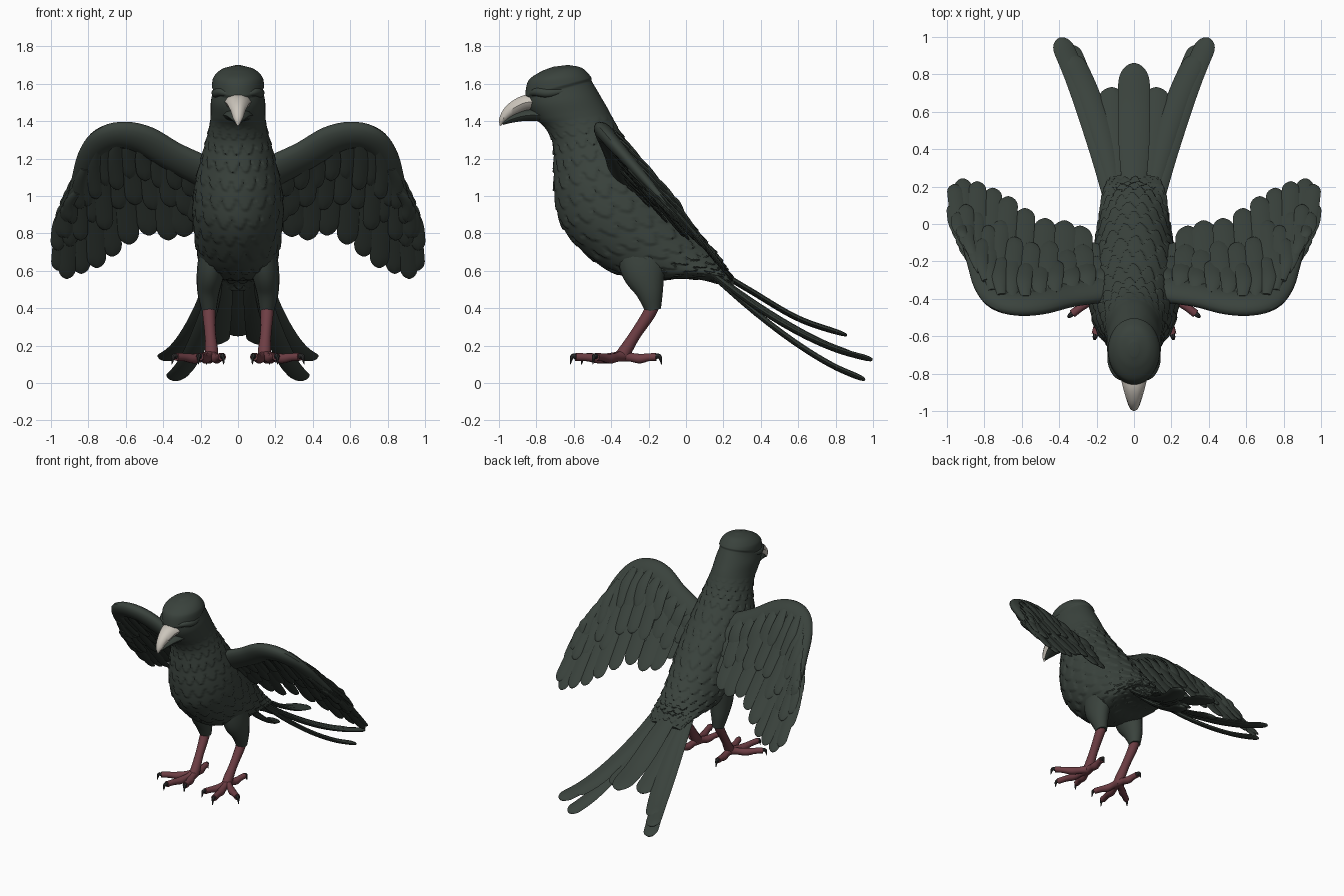
import bpy, bmesh, math
from mathutils import Vector as V

if "Cube" in bpy.data.objects:
    bpy.data.objects.remove(bpy.data.objects["Cube"])


def material(name, rgb):
    m = bpy.data.materials.new(name)
    m.diffuse_color = (*rgb, 1)
    m.use_nodes = True
    m.node_tree.nodes["Principled BSDF"].inputs["Base Color"].default_value = m.diffuse_color
    return m


PLUMAGE = material("dark_green_plumage", (0.042, 0.055, 0.046))
LEG = material("dusky_red_skin", (0.155, 0.048, 0.058))
BEAK = material("pale_horn", (0.60, 0.56, 0.50))
CLAW = material("dark_claw", (0.03, 0.03, 0.03))


def curve(pts, t):
    """Smooth curve through evenly spaced points, t in 0..1."""
    n = len(pts) - 1
    i = min(int(t * n), n - 1)
    f = t * n - i
    p1, p2 = V(pts[i]), V(pts[i + 1])
    p0 = V(pts[i - 1]) if i else p1 * 2 - p2
    p3 = V(pts[i + 2]) if i + 2 <= n else p2 * 2 - p1
    return 0.5 * (p1 * 2 + (p2 - p0) * f + (p0 * 2 - p1 * 5 + p2 * 4 - p3) * f * f
                  + (p1 * 3 - p0 - p2 * 3 + p3) * f ** 3)


def skin(bm, rings):
    """Join rings of points into a closed tube."""
    rows = [[bm.verts.new(p) for p in r] for r in rings]
    k = len(rows[0])
    for a, b in zip(rows, rows[1:]):
        for j in range(k):
            bm.faces.new((a[j], a[(j + 1) % k], b[(j + 1) % k], b[j]))
    bm.faces.new(rows[0][::-1])
    bm.faces.new(rows[-1])


def blade(bm, pts, size, normal, n=14, sides=10, ease=1):
    """Elliptical tube along a path; size gives (half width, half thickness)."""
    rings = []
    for i in range(n + 1):
        t = 1 - (1 - i / n) ** ease
        p = curve(pts, t)
        tan = (curve(pts, min(1, t + .02)) - curve(pts, max(0, t - .02))).normalized()
        side = tan.cross(V(normal)).normalized()
        up = side.cross(tan)
        w, h = size(t) if callable(size) else curve(size, t)
        w, h = max(w, .002), max(h, .002)
        rings.append([p + side * w * math.cos(a) + up * h * math.sin(a)
                      for a in (2 * math.pi * j / sides for j in range(sides))])
    skin(bm, rings)


def feather(bm, pts, width, normal, thick=.01):
    """Flat blade that widens from the root and ends in a rounded tip."""
    tip = min(.4, 1.5 * width / (V(pts[-1]) - V(pts[0])).length)

    def size(t):
        w = .6 + .4 * math.sin(min(1, t / .6) * math.pi / 2)
        end = math.sqrt(max(0, 1 - (max(0, t - 1 + tip) / tip) ** 2))
        return width * w * end, thick * (.3 + .7 * end)
    blade(bm, pts, size, normal, 20, 8, 2)


def finish(bm, name, mat, mirror=False, angle=40):
    bmesh.ops.recalc_face_normals(bm, faces=bm.faces[:])
    me = bpy.data.meshes.new(name)
    bm.to_mesh(me)
    bm.free()
    ob = bpy.data.objects.new(name, me)
    bpy.context.collection.objects.link(ob)
    me.materials.append(mat)
    bpy.ops.object.select_all(action='DESELECT')
    ob.select_set(True)
    bpy.context.view_layer.objects.active = ob
    bpy.ops.object.shade_smooth_by_angle(angle=math.radians(angle))
    if mirror:
        ob.modifiers.new("mirror", 'MIRROR').use_mirror_merge = False
    return ob


# Head and body: front (y, z), back (y, z), half width
BODY = [(-.71, 1.69, -.63, 1.70, .025), (-.77, 1.665, -.565, 1.685, .085),
        (-.83, 1.62, -.525, 1.645, .122), (-.848, 1.55, -.49, 1.59, .132),
        (-.842, 1.48, -.455, 1.53, .145), (-.80, 1.41, -.42, 1.47, .146),
        (-.745, 1.355, -.39, 1.41, .150), (-.705, 1.27, -.355, 1.34, .163),
        (-.70, 1.14, -.30, 1.26, .188), (-.695, 1.0, -.20, 1.13, .220),
        (-.66, .85, -.09, 1.0, .234), (-.56, .72, .01, .87, .226),
        (-.40, .60, .09, .77, .207), (-.2, .55, .16, .69, .185),
        (.0, .56, .20, .63, .17), (.17, .54, .22, .60, .15), (.24, .50, .26, .54, .12)]
SEG, ROWS, COLS, SCALES = 132, 250, 18, 23


def relief(u, v):
    """Height of the overlapping body feathers and of the crown edge."""
    ring = u * (len(BODY) - 1)
    edge = 2.75 + .45 * math.cos(2 * math.pi * v)
    crown = .010 * min(1, max(0, (edge + .25 - ring) / .25)) * min(1, ring / 2)
    if ring < 5.5:
        return crown
    r = u * SCALES
    for k in (math.floor(r) - 1, math.floor(r)):
        col = v * COLS + .5 * (k % 2) + .12 * math.sin(k * 2.3 + v * 19)
        q = 2 * (col - math.floor(col)) - 1
        if r < k + 1 + .65 * (1 - q * q) or k == math.floor(r):
            return .015 * min(1, (ring - 5.5) / 2) * (r - k) / 1.65


bm = bmesh.new()
rings = []
for i in range(ROWS + 1):
    u = i / ROWS
    fy, fz, by, bz, w = curve(BODY, u)
    c, a = V((0, (fy + by) / 2, (fz + bz) / 2)), V((0, (fy - by) / 2, (fz - bz) / 2))
    ring = []
    for j in range(SEG):
        th = 2 * math.pi * j / SEG
        d = a * math.cos(th) + V((w * math.sin(th), 0, 0))
        ring.append(c + d + d.normalized() * relief(u, j / SEG))
    rings.append(ring)
skin(bm, rings)
finish(bm, "body", PLUMAGE, angle=50)

# Brows
bm = bmesh.new()
blade(bm, [(.045, -.84, 1.54), (.09, -.80, 1.555), (.12, -.73, 1.55), (.125, -.63, 1.565)],
      [(.006, .008), (.022, .022), (.022, .024), (.005, .008)], (0, 0, 1))
finish(bm, "brow", PLUMAGE, True)

# Beak: hooked pale upper half, dark lower half
bm = bmesh.new()
blade(bm, [(0, -.80, 1.505), (0, -.87, 1.495), (0, -.94, 1.455), (0, -.98, 1.41), (0, -.992, 1.375)],
      [(.076, .042), (.06, .042), (.04, .035), (.024, .02), (.004, .004)], (0, 0, 1))
finish(bm, "upper_beak", BEAK)
bm = bmesh.new()
blade(bm, [(0, -.76, 1.43), (0, -.85, 1.43), (0, -.93, 1.41), (0, -.98, 1.385)],
      [(.085, .035), (.064, .03), (.034, .02), (.008, .006)], (0, 0, 1))
finish(bm, "lower_beak", PLUMAGE)

# Wings: every feather lies on one slanted sheet that sinks toward the shoulder
WN = V((0, .755, .656))


def on_wing(p, lift=0.0):
    sink = .16 * max(0, 1 - p[0] / .55)
    return V((p[0], p[1], 1.4 - 1.15 * (p[1] + .49) - sink)) + WN * lift


ROOT = [(.15, -.35), (.32, -.38), (.48, -.41), (.62, -.42), (.73, -.40), (.80, -.32), (.845, -.22), (.88, -.12)]
TIP = [(.23, -.10), (.32, .01), (.46, .02), (.61, .10), (.73, .18), (.85, .225), (.95, .235), (.965, .11)]


def feather_row(bm, count, reach, width, lift):
    for i in range(count):
        s = i / (count - 1)
        r, t = curve(ROOT, s), curve(TIP, s)
        f = reach * (1 + .1 * math.sin(i * 2.4)) if reach < 1 else 1
        e = r.lerp(t, f)
        m = r.lerp(e, .5) + V((.025 * s, -.01))
        step = .006 * (i % 2)
        feather(bm, [on_wing(r, lift + step), on_wing(m, lift * 1.1 + step + .008),
                     on_wing(e, lift * .7 + step)], width * (1 - .4 * s), WN)


bm = bmesh.new()
feather_row(bm, 11, 1, .068, 0)
finish(bm, "flight_feathers", PLUMAGE, True)
bm = bmesh.new()
for lift in (.02, -.016):
    feather_row(bm, 12, .66, .06, lift)
    feather_row(bm, 14, .40, .05, lift * 1.8)
finish(bm, "wing_coverts", PLUMAGE, True)
bm = bmesh.new()
ARM = [(.06, -.33), (.22, -.355), (.36, -.38), (.50, -.415), (.62, -.425), (.72, -.40), (.795, -.33),
       (.845, -.22), (.895, -.08), (.93, .02)]
blade(bm, [on_wing(p) for p in ARM],
      [(.10, .06), (.095, .052), (.09, .05), (.09, .05), (.085, .048), (.08, .042), (.062, .035),
       (.045, .028), (.03, .018), (.01, .008)], WN, 40, 16)
finish(bm, "wing_arm", PLUMAGE, True)

# Tail fan: (root x, control x y z, tip x y z, half width)
TAIL = [(.10, .20, .62, .13, .35, .955, .018, .055), (.12, .22, .60, .20, .40, .995, .125, .058),
        (.09, .17, .60, .24, .34, .90, .15, .06), (.07, .12, .50, .31, .12, .73, .21, .075)]
bm = bmesh.new()
for rx, cx, cy, cz, tx, ty, tz, w in TAIL:
    a, c, b = V((rx, .10, .615)), V((cx, cy, cz)), V((tx, ty, tz))
    pts = [a * (1 - t) ** 2 + c * 2 * t * (1 - t) + b * t * t for t in (0, .25, .5, .75, 1)]
    feather(bm, pts, w, (0, .5, .86), .016)
finish(bm, "side_tail_feathers", PLUMAGE, True)
bm = bmesh.new()
feather(bm, [(0, .10, .64), (0, .35, .49), (0, .6, .345), (0, .86, .255)], .085, (0, .5, .86), .016)
finish(bm, "middle_tail_feather", PLUMAGE)

# Legs: feathered thigh, bare shank
bm = bmesh.new()
blade(bm, [(.12, -.24, .74), (.145, -.225, .60), (.158, -.195, .49), (.155, -.175, .39)],
      [(.14, .08), (.12, .075), (.075, .06), (.042, .04)], (1, 0, 0), 16, 16)
finish(bm, "thigh", PLUMAGE, True)
bm = bmesh.new()
blade(bm, [(.155, -.17, .43), (.155, -.20, .365), (.148, -.27, .26), (.142, -.32, .18), (.142, -.34, .145)],
      [(.036, .036), (.034, .034), (.03, .03), (.035, .035), (.04, .035)], (1, 0, 0), 16, 12)
# Toes: knuckled tubes spreading from the ankle
ANKLE = V((.142, -.335, .145))
TOES = [(.085, -.53), (.205, -.59), (.33, -.48), (.165, -.16)]
for x, y in TOES:
    tip = V((x, y, .14))
    mids = [ANKLE.lerp(tip, f) + V((0, 0, z)) for f, z in ((.25, -.006), (.5, -.012), (.75, -.004))]
    blade(bm, [ANKLE, *mids, tip],
          [(.034, .032), (.024, .025), (.028, .027), (.022, .022), (.022, .022)], (0, 0, 1), 16)
finish(bm, "shank_and_toes", LEG, True)
# Claws hook down from each toe tip
bm = bmesh.new()
for x, y in TOES:
    tip = V((x, y, .14))
    d = V((tip.x - ANKLE.x, tip.y - ANKLE.y, 0)).normalized()
    blade(bm, [tip - d * .008, tip + d * .018 + V((0, 0, .003)), tip + d * .03 - V((0, 0, .04))],
          [(.014, .015), (.012, .012), (.002, .002)], (0, 0, 1), 8, 8)
finish(bm, "claws", CLAW, True)
